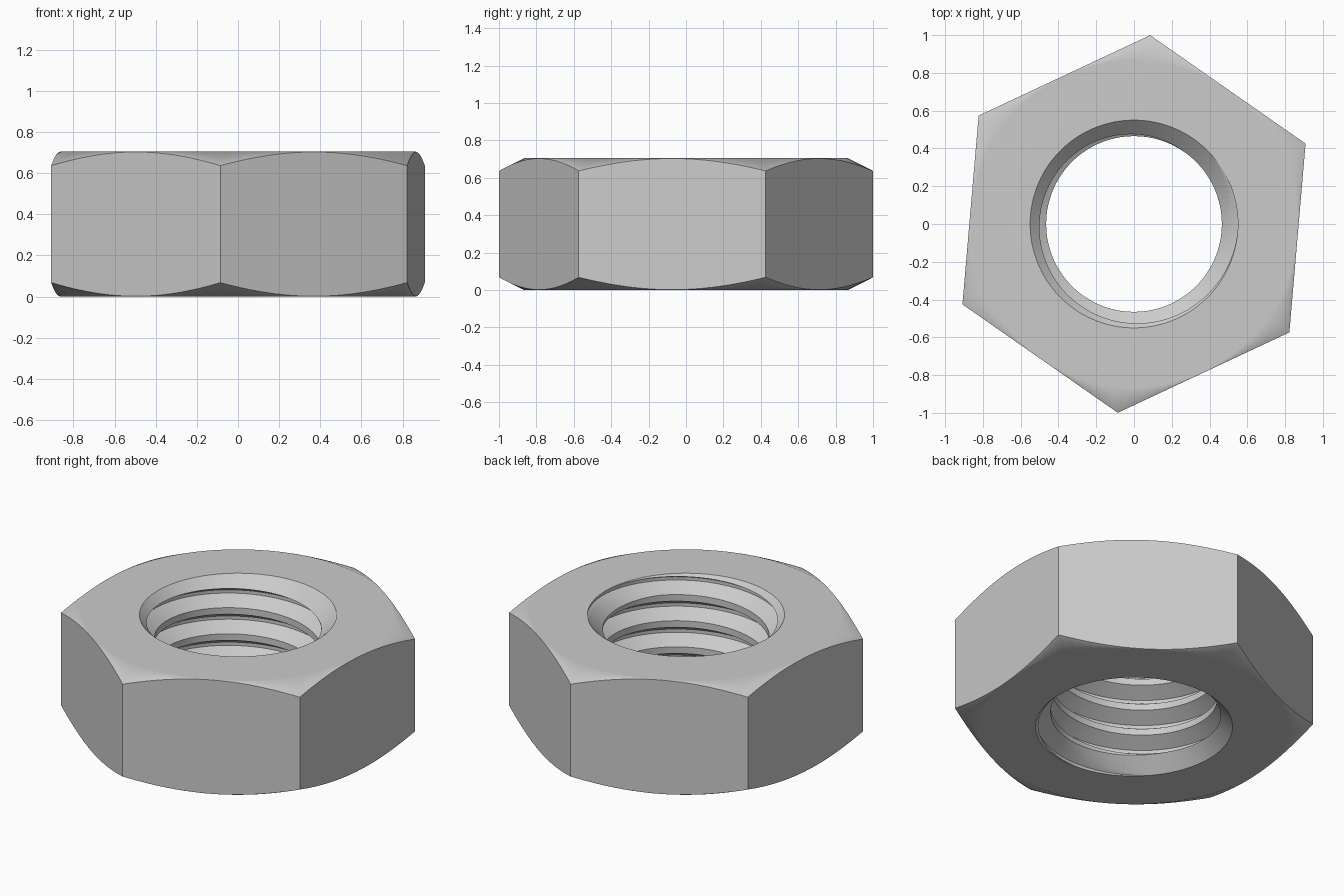
import bpy, bmesh, math

HEIGHT = 0.705
CORNER_R = 1.003      # hexagon corner radius
TURN = math.radians(25.1)
MINOR, MAJOR = 0.465, 0.55
PITCH = 0.161
SEG = 120

cube = bpy.data.objects.get("Cube")
if cube:
    bpy.data.objects.remove(cube, do_unlink=True)

steel = bpy.data.materials.new("plain_steel_grey")
steel.use_nodes = True
colour = (0.6, 0.6, 0.6, 1)
steel.diffuse_color = colour
steel.node_tree.nodes["Principled BSDF"].inputs["Base Color"].default_value = colour


def finish(name, bm):
    bmesh.ops.recalc_face_normals(bm, faces=bm.faces[:])
    mesh = bpy.data.meshes.new(name)
    bm.to_mesh(mesh)
    bm.free()
    mesh.materials.append(steel)
    obj = bpy.data.objects.new(name, mesh)
    bpy.context.collection.objects.link(obj)
    return obj


def revolve(name, profile, sides, start=0.0):
    """Closed solid of revolution from (radius, z) points, capped flat."""
    bm = bmesh.new()
    rings = [[bm.verts.new((r * math.cos(start + math.tau * i / sides),
                            r * math.sin(start + math.tau * i / sides), z))
              for i in range(sides)] for r, z in profile]
    for low, high in zip(rings, rings[1:]):
        for i in range(sides):
            j = (i + 1) % sides
            bm.faces.new((low[i], low[j], high[j], high[i]))
    bm.faces.new(rings[0])
    bm.faces.new(rings[-1])
    return finish(name, bm)


def threaded_rod(name):
    """Right-handed threaded solid, longer than the nut at both ends."""
    steps = [(-0.125, MINOR), (0.125, MINOR), (0.4375, MAJOR), (0.5625, MAJOR)]
    bm = bmesh.new()
    columns = []
    for i in range(SEG):
        a = math.tau * i / SEG
        columns.append([bm.verts.new((r * math.cos(a), r * math.sin(a),
                                      PITCH * (k + b + i / SEG) - 0.028))
                        for k in range(-3, 8) for b, r in steps])
    rows = len(columns[0])
    for i in range(SEG):
        # The last column joins the first one a full pitch higher
        shift = 0 if i < SEG - 1 else len(steps)
        left, right = columns[i], columns[(i + 1) % SEG]
        for j in range(rows - 1 - shift):
            bm.faces.new((left[j], right[j + shift],
                          right[j + shift + 1], left[j + 1]))
    # Close each end with a fan to the axis
    rim = [e for e in bm.edges if e.is_boundary]
    middle = HEIGHT / 2
    for is_top in (False, True):
        edges = [e for e in rim if (e.verts[0].co.z > middle) == is_top]
        z = sum(e.verts[0].co.z for e in edges) / len(edges)
        hub = bm.verts.new((0, 0, z))
        for e in edges:
            bm.faces.new((e.verts[0], e.verts[1], hub))
    return finish(name, bm)


def combine(target, tool, operation):
    mod = target.modifiers.new(operation.lower(), 'BOOLEAN')
    mod.operation = operation
    mod.solver = 'EXACT'
    mod.object = tool
    bpy.context.view_layer.objects.active = target
    bpy.ops.object.modifier_apply(modifier=mod.name)
    bpy.data.objects.remove(tool, do_unlink=True)


# Hexagonal body
nut = revolve("hex_nut", [(CORNER_R, -0.1), (CORNER_R, HEIGHT + 0.1)], 6, TURN)

# Conical chamfer trimming the corners, top and bottom
slope = 0.068 / (CORNER_R - 0.865)
rise = slope * (1.2 - 0.865)
envelope = revolve("corner_chamfer", [(0.865, 0), (1.2, rise),
                                      (1.2, HEIGHT - rise), (0.865, HEIGHT)], SEG)
combine(nut, envelope, 'INTERSECT')

# Threaded bore
combine(nut, threaded_rod("bore_thread"), 'DIFFERENCE')

# Countersinks at both mouths of the bore
for base, way in ((0, 1), (HEIGHT, -1)):
    sink = revolve("countersink", [(MAJOR + 0.1, base - way * 0.1),
                                   (MAJOR - 0.2, base + way * 0.2)], SEG, 0.01)
    combine(nut, sink, 'DIFFERENCE')

# Smooth curved surfaces, crisp edges
bpy.ops.object.select_all(action='DESELECT')
nut.select_set(True)
bpy.context.view_layer.objects.active = nut
bpy.ops.object.shade_smooth_by_angle(angle=math.radians(30))
weighted = nut.modifiers.new("weighted_normals", 'WEIGHTED_NORMAL')
weighted.keep_sharp = True
